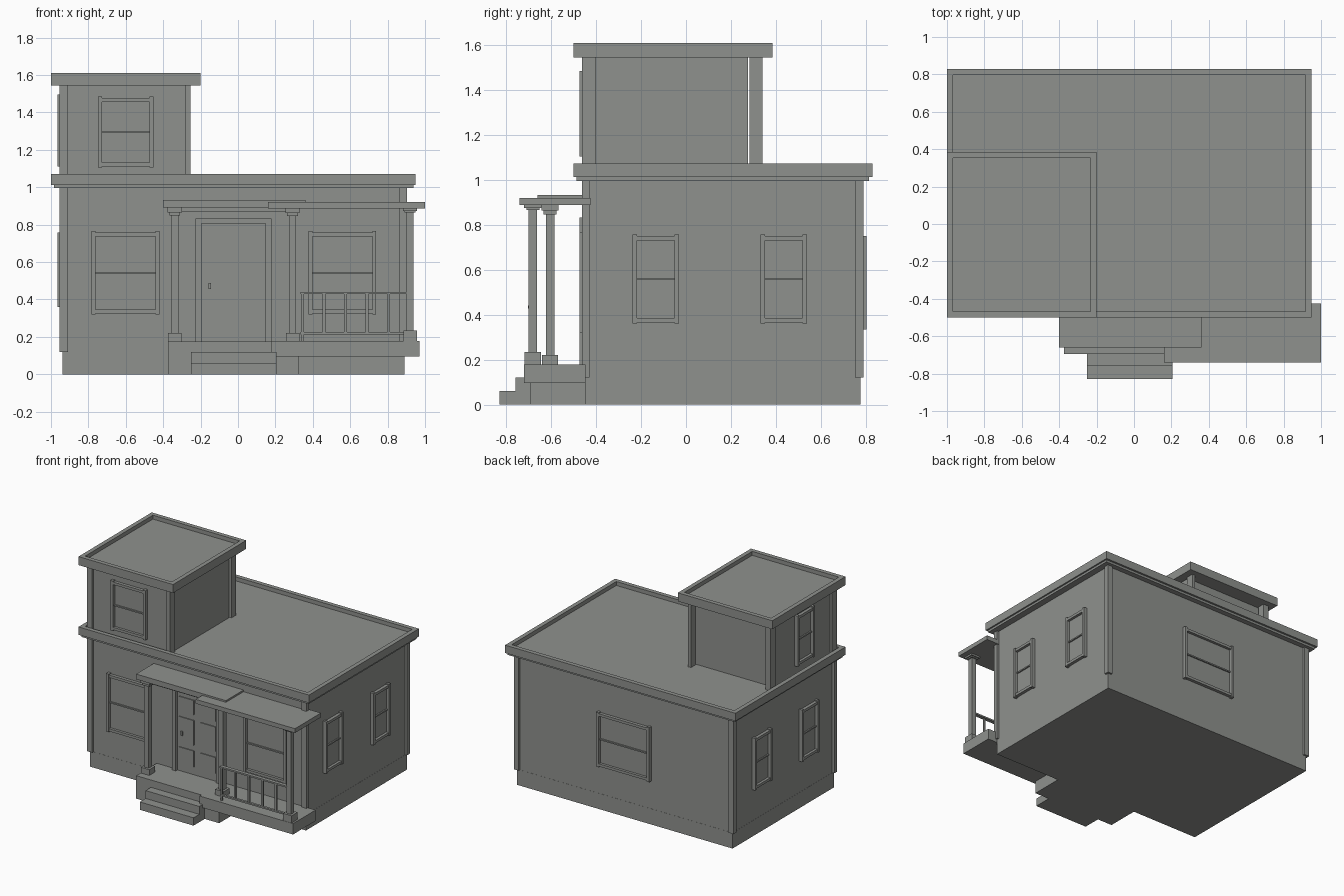
import bpy

if "Cube" in bpy.data.objects:
    bpy.data.objects.remove(bpy.data.objects["Cube"], do_unlink=True)

GREY = (0.275, 0.285, 0.27, 1)
mat = bpy.data.materials.new("warm grey")
mat.use_nodes = True
mat.diffuse_color = GREY
mat.node_tree.nodes["Principled BSDF"].inputs["Base Color"].default_value = GREY


def boxes(name, spans):
    """One object made of boxes, each given as x, y and z ranges."""
    verts, faces = [], []
    for xs, ys, zs in spans:
        n = len(verts)
        xs, ys, zs = sorted(xs), sorted(ys), sorted(zs)
        verts += [(x, y, z) for x in xs for y in ys for z in zs]
        quads = ((0, 1, 3, 2), (4, 6, 7, 5), (0, 4, 5, 1),
                 (2, 3, 7, 6), (0, 2, 6, 4), (1, 5, 7, 3))
        faces += [[n + i for i in q] for q in quads]
    mesh = bpy.data.meshes.new(name)
    mesh.from_pydata(verts, [], faces)
    mesh.materials.append(mat)
    obj = bpy.data.objects.new(name, mesh)
    bpy.context.collection.objects.link(obj)
    return obj


def flat_roof(name, xs, ys, zs, rim=0.033, drop=0.03):
    """Roof slab with a raised rim around it."""
    (x0, x1), (y0, y1), (z0, z1) = xs, ys, zs
    boxes(name + "_deck", [((x0 + rim, x1 - rim), (y0 + rim, y1 - rim), (z0, z1 - drop))])
    boxes(name + "_rim", [
        (xs, (y0, y0 + rim), zs), (xs, (y1 - rim, y1), zs),
        ((x0, x0 + rim), (y0 + rim, y1 - rim), zs),
        ((x1 - rim, x1), (y0 + rim, y1 - rim), zs)])


def window(name, axis, wall, out, centre, width, z0, z1):
    """Sash window on a wall; axis is the wall's normal, out its sign."""
    def span(a0, a1, depth, zs):
        along, deep = (centre + a0, centre + a1), (wall - out * 0.01, wall + out * depth)
        return (along, deep, zs) if axis == "y" else (deep, along, zs)
    h, s, mid = width / 2, 0.021, (z0 + z1) / 2
    boxes(name + "_frame", [
        span(-h, -h + s, 0.028, (z0, z1)), span(h - s, h, 0.028, (z0, z1)),
        span(-h + s, h - s, 0.024, (z1 - 0.028, z1 - 0.008)),
        span(-h + s, h - s, 0.024, (z0 + 0.006, z0 + 0.026)),
        span(-h + s, h - s, 0.014, (mid - 0.005, mid + 0.005))])
    boxes(name + "_glass", [span(-h + s, h - s, 0.004, (z0 + 0.026, z1 - 0.028))])


def column(name, x, y, z0, z1, base, cap, half=0.019):
    """Square porch column with base block and stepped capital."""
    def block(r, a, b):
        return ((x - r, x + r), (y - r, y + r), (a, b))
    boxes(name, [block(half, z0 + base, z1 - cap), block(0.036, z0, z0 + base),
                 block(0.038, z1 - cap * 0.6, z1), block(0.029, z1 - cap, z1 - cap * 0.6)])


# Main body
W, E, S, N = -0.936, 0.888, -0.447, 0.775
boxes("foundation", [((W - 0.001, E + 0.001), (S - 0.001, N + 0.001), (0, 0.12))])
boxes("house_walls", [((W, E), (S, N), (0.12, 1.03))])
boxes("corner_boards", [(xs, ys, (0.12, 1.0))
                        for xs in ((-0.955, -0.91), (0.863, 0.903))
                        for ys in ((-0.463, -0.43), (0.753, 0.79))])
boxes("eave_moulding", [((-0.985, 0.938), (-0.487, 0.815), (0.995, 1.015))])
flat_roof("main_roof", (-1, 0.95), (-0.5, 0.83), (1.012, 1.072))

# Corner tower
boxes("tower_walls", [((W, -0.268), (S, 0.275), (1.03, 1.56))])
boxes("tower_corner_boards", [(xs, ys, (1.03, 1.55))
                              for xs in ((-0.955, -0.91), (-0.28, -0.253))
                              for ys in ((-0.463, -0.402), (0.283, 0.34))])
flat_roof("tower_roof", (-1, -0.2), (-0.5, 0.385), (1.545, 1.61))

# Windows
window("front_window_right", "y", S, -1, -0.602, 0.362, 0.32, 0.765)
window("front_window_left", "y", S, -1, 0.558, 0.362, 0.32, 0.765)
window("tower_front_window", "y", S, -1, -0.6, 0.296, 1.105, 1.485)
window("tower_side_window", "x", W, -1, -0.08, 0.21, 1.11, 1.497)
window("back_window", "y", N, 1, -0.025, 0.45, 0.333, 0.75)
for side, wall, out in (("left", E, 1), ("right", W, -1)):
    for place, y in (("front", -0.135), ("rear", 0.435)):
        window(f"{side}_{place}_window", "x", wall, out, y, 0.208, 0.36, 0.757)

# Front door with frame, six panels and handle
boxes("door_frame", [
    ((-0.226, -0.195), (S, -0.475), (0.17, 0.832)),
    ((0.147, 0.178), (S, -0.475), (0.17, 0.832)),
    ((-0.195, 0.147), (S, -0.475), (0.805, 0.832))])
boxes("door_leaf", [((-0.195, 0.147), (S, -0.454), (0.17, 0.805))])
boxes("door_panels", [(xs, (-0.45, -0.461), zs)
                      for xs in ((-0.178, -0.052), (0.003, 0.133))
                      for zs in ((0.237, 0.36), (0.405, 0.593), (0.637, 0.747))])
boxes("door_handle", [((-0.157, -0.144), (-0.45, -0.472), (0.455, 0.487))])

# Porch floor and steps
boxes("entry_platform", [((-0.375, 0.327), (-0.695, S), (0, 0.176))])
boxes("porch_floor", [((0.18, 0.97), (-0.72, S), (0.095, 0.178))])
boxes("steps", [((-0.25, 0.205), (-0.76, -0.69), (0, 0.12)),
                ((-0.25, 0.205), (-0.83, -0.76), (0, 0.06))])

# Porch roofs and beam
boxes("entry_roof", [((-0.4, 0.36), (-0.66, S), (0.893, 0.933))])
boxes("entry_beam", [((-0.34, 0.29), (-0.62, -0.59), (0.868, 0.893))])
boxes("porch_roof", [((0.16, 1.0), (-0.74, -0.425), (0.887, 0.92))])

# Porch columns
column("entry_column_right", -0.338, -0.605, 0.176, 0.893, 0.044, 0.045)
column("entry_column_left", 0.292, -0.605, 0.176, 0.89, 0.044, 0.045)
column("porch_column", 0.92, -0.682, 0.178, 0.887, 0.055, 0.022)

# Porch railing
boxes("railing_rails", [((0.335, 0.92), (-0.703, -0.675), (0.428, 0.44)),
                        ((0.335, 0.92), (-0.698, -0.68), (0.213, 0.225))])
boxes("railing_balusters", [((0.338 + i * 0.115, 0.352 + i * 0.115), (-0.696, -0.682),
                             (0.178 if i == 0 else 0.225, 0.428)) for i in range(6)])
